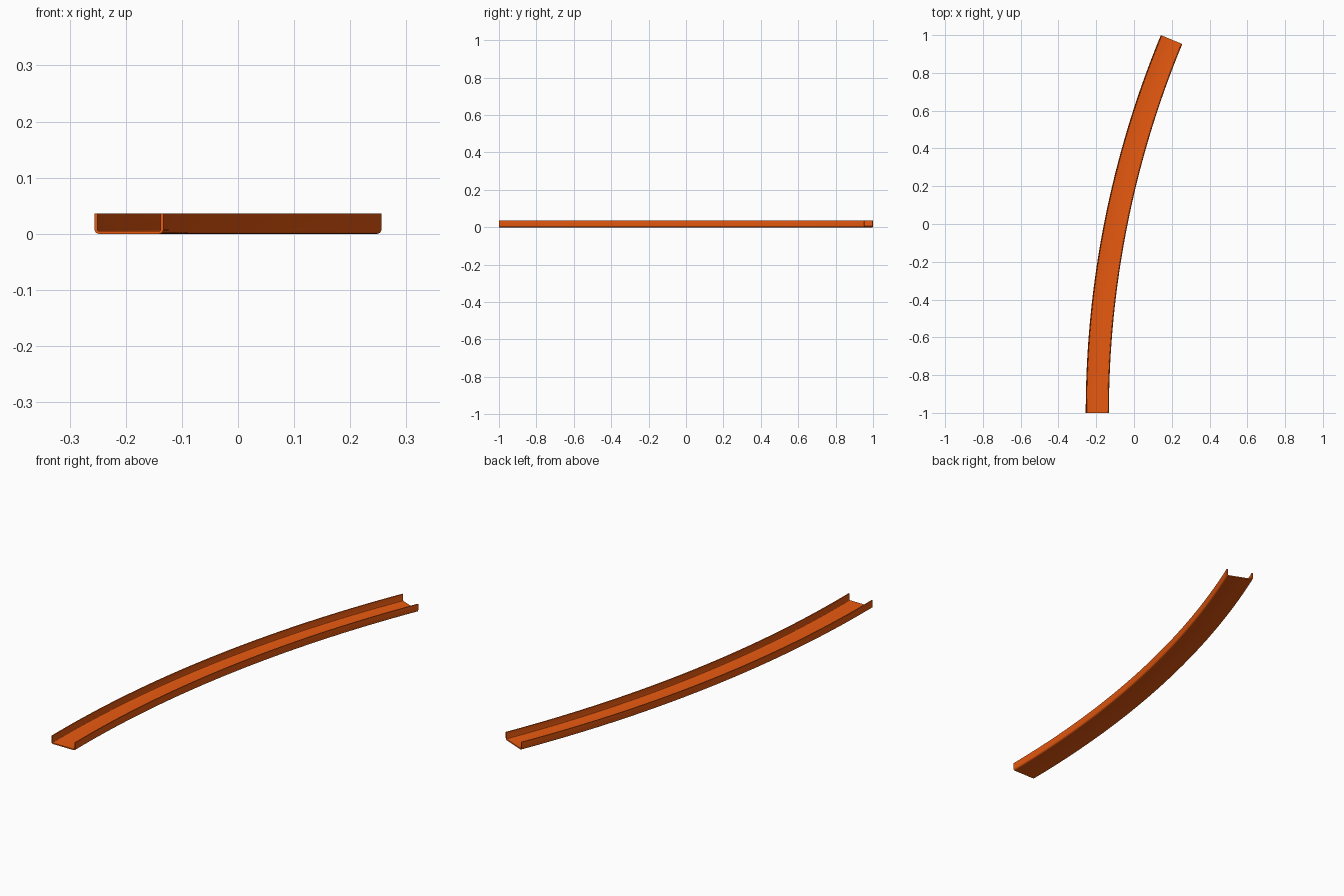
import bpy, bmesh
from math import sin, cos, pi, radians

if "Cube" in bpy.data.objects:
    bpy.data.objects.remove(bpy.data.objects["Cube"])

# Dimensions of the curved channel
SWEEP = radians(22.5)
R_OUT = 2 / sin(SWEEP)
WIDTH, HEIGHT, THICK = 0.123, 0.036, 0.005
R_MID = R_OUT - WIDTH / 2
CX = (R_OUT + (R_OUT - WIDTH) * cos(SWEEP)) / 2   # centres the part on x = 0
STEPS, FILLET = 32, 4


def corner(cx, cz, r, a0, a1):
    return [(cx + r * cos(a0 + (a1 - a0) * i / FILLET),
             cz + r * sin(a0 + (a1 - a0) * i / FILLET)) for i in range(FILLET + 1)]


# U-shaped cross-section: right half outside then inside, mirrored for the left
h, ro = WIDTH / 2, 0.008
ri = ro - THICK
outer = corner(h - ro, ro, ro, -pi / 2, 0) + [(h, HEIGHT)]
inner = [(h - THICK, HEIGHT)] + corner(h - ro, ro, ri, 0, -pi / 2)
right = outer + inner
profile = right + [(-x, z) for x, z in reversed(right)]

# Sweep the section around the bend
bm = bmesh.new()
rings = []
for s in range(STEPS + 1):
    a = SWEEP * s / STEPS
    rings.append([bm.verts.new((CX - (R_MID - x) * cos(a),
                                -1 + (R_MID - x) * sin(a), z)) for x, z in profile])
n = len(profile)
for r0, r1 in zip(rings, rings[1:]):
    for i in range(n):
        j = (i + 1) % n
        bm.faces.new((r0[i], r0[j], r1[j], r1[i]))

# End caps as matching quad strips
for ring in (rings[0], rings[-1]):
    half = len(right)
    for off, seq in ((0, range(half // 2 - 1)), (half, range(half // 2 - 1))):
        for i in seq:
            bm.faces.new((ring[off + i], ring[off + i + 1],
                          ring[off + half - 2 - i], ring[off + half - 1 - i]))
    bm.faces.new((ring[0], ring[half - 1], ring[half], ring[n - 1]))
bmesh.ops.recalc_face_normals(bm, faces=bm.faces)

mesh = bpy.data.meshes.new("curved_track")
bm.to_mesh(mesh)
bm.free()
track = bpy.data.objects.new("curved_track", mesh)
bpy.context.collection.objects.link(track)

# Orange plastic
mat = bpy.data.materials.new("orange_plastic")
mat.diffuse_color = (0.8, 0.1, 0.005, 1)
mat.use_nodes = True
mat.node_tree.nodes["Principled BSDF"].inputs["Base Color"].default_value = mat.diffuse_color
mesh.materials.append(mat)

bpy.context.view_layer.objects.active = track
track.select_set(True)
bpy.ops.object.shade_smooth_by_angle(angle=radians(30))
